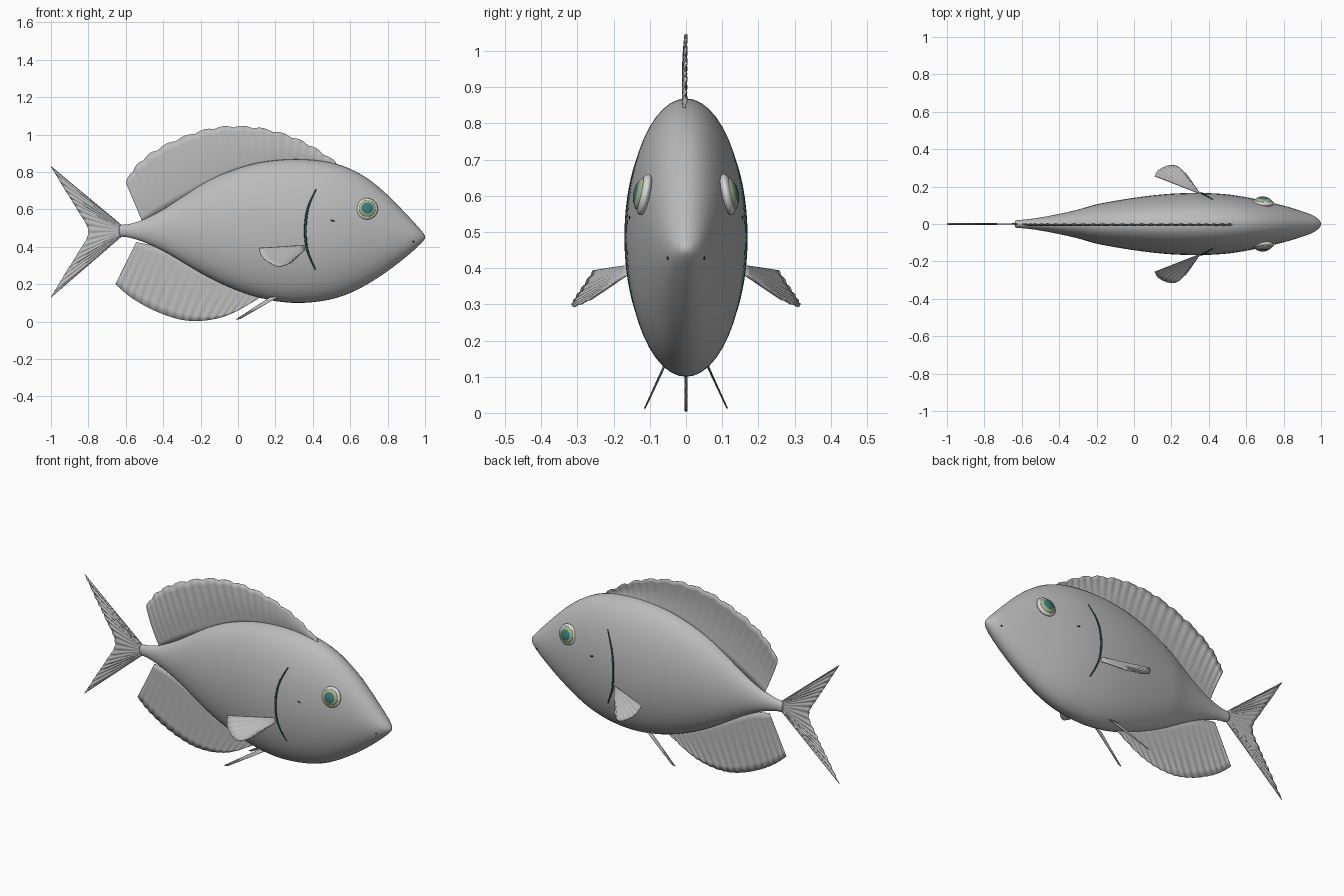
import bpy, bmesh, math
from mathutils import Vector, Matrix

cube = bpy.data.objects.get("Cube")
if cube:
    bpy.data.objects.remove(cube, do_unlink=True)


def material(name, rgb):
    m = bpy.data.materials.new(name)
    m.use_nodes = True
    m.diffuse_color = (*rgb, 1)
    m.node_tree.nodes["Principled BSDF"].inputs["Base Color"].default_value = (*rgb, 1)
    return m


GREY = material("scale_grey", (.5, .5, .5))
WHITE = material("eye_white", (.68, .68, .66))
IRIS = material("iris_green", (.36, .45, .24))
PUPIL = material("pupil_teal", (.045, .19, .19))
DARK = material("dark_teal", (.012, .06, .055))


def spline(points, u):
    """Smooth curve through points, u from 0 to 1, for any number of channels."""
    n = len(points) - 1
    i = min(int(u * n), n - 1)
    t = u * n - i
    p = [points[min(max(i + k, 0), n)] for k in (-1, 0, 1, 2)]
    return [b + t / 2 * (c - a + t * (2 * a - 5 * b + 4 * c - d + t * (3 * (b - c) + d - a)))
            for a, b, c, d in zip(*p)]


def finish(name, bm, mat):
    bmesh.ops.recalc_face_normals(bm, faces=bm.faces)
    mesh = bpy.data.meshes.new(name)
    bm.to_mesh(mesh)
    bm.free()
    mesh.materials.append(mat)
    ob = bpy.data.objects.new(name, mesh)
    bpy.context.collection.objects.link(ob)
    for f in mesh.polygons:
        f.use_smooth = True
    return ob


def bridge(bm, rows, closed):
    for a, b in zip(rows, rows[1:]):
        n = len(a)
        for j in range(n if closed else n - 1):
            k = (j + 1) % n
            bm.faces.new((a[j], a[k], b[k], b[j]))


# Body stations: x, top z, bottom z, half width
STATIONS = [
    (-.635, .505, .465, .015), (-.625, .517, .455, .021), (-.58, .522, .449, .024),
    (-.5, .548, .424, .035), (-.4, .6, .378, .054), (-.3, .665, .32, .077),
    (-.2, .73, .26, .105), (-.1, .782, .208, .124), (0, .82, .165, .14),
    (.1, .848, .132, .153), (.2, .863, .11, .162), (.3, .869, .1, .166),
    (.4, .865, .104, .165), (.5, .85, .12, .158), (.6, .817, .153, .143),
    (.7, .76, .205, .122), (.8, .677, .27, .098), (.9, .575, .347, .068),
    (.96, .51, .4, .044), (.99, .475, .43, .022), (1, .458, .446, .006)]
RINGS = [spline(STATIONS, i / 80) for i in range(81)]


def skin_y(x, z):
    """Half width of the body at a point of its side."""
    for a, b in zip(RINGS, RINGS[1:]):
        if a[0] <= x <= b[0]:
            t = (x - a[0]) / (b[0] - a[0])
            _, top, low, w = [p + (q - p) * t for p, q in zip(a, b)]
            h = (z - (top + low) / 2) / ((top - low) / 2)
            return w * math.sqrt(max(0, 1 - h * h))
    return 0


bm = bmesh.new()
rows = []
for x, top, low, w in RINGS:
    angles = [math.tau * j / 48 for j in range(48)]
    rows.append([bm.verts.new((x, w * math.cos(a),
                 (top + low) / 2 + (top - low) / 2 * math.sin(a))) for a in angles])
bridge(bm, rows, True)
bm.faces.new(rows[0])
bm.faces.new(rows[-1])
finish("body", bm, GREY)


# Fins: a rippled sheet stretched between a base line and an outer edge
def fin(name, base, edge, rays, ripple, axis=(0, 1, 0), scallop=0, bow=0, nv=8):
    bm = bmesh.new()
    nu = rays * 4
    rows = []
    for i in range(nu + 1):
        u = i / nu
        a, b = Vector(spline(base, u)), Vector(spline(edge, u))
        b += (b - a).normalized() * scallop * (abs(math.sin(math.pi * u * rays / 2)) - .5)
        row = []
        for j in range(nv + 1):
            v = j / nv
            off = ripple * v * math.sin(math.tau * u * rays) - bow * math.sin(math.pi * v)
            row.append(bm.verts.new(a.lerp(b, v) + Vector(axis) * off))
        rows.append(row)
    bridge(bm, rows, False)
    ob = finish(name, bm, GREY)
    solid = ob.modifiers.new("thickness", "SOLIDIFY")
    solid.thickness = .003
    solid.offset = 0
    return ob


def flat(*points):
    return [(x, 0, z) for x, z in points]


fin("dorsal_fin",
    flat((-.51, .53), (-.3, .65), (0, .8), (.25, .85), (.5, .835)),
    flat((-.6, .745), (-.54, .835), (-.44, .915), (-.3, .983), (-.15, 1.03), (0, 1.043),
         (.15, 1.027), (.3, .982), (.42, .92), (.53, .845)),
    26, .003, scallop=.01, bow=.008)
fin("anal_fin",
    flat((-.545, .425), (-.4, .39), (-.2, .28), (0, .18), (.12, .135)),
    flat((-.655, .2), (-.58, .135), (-.48, .075), (-.36, .025), (-.25, .004),
         (-.13, .013), (-.02, .05), (.12, .13)),
    18, .003)
fin("tail_fin",
    flat((-.615, .51), (-.615, .486), (-.615, .462)),
    flat((-1, .83), (-.925, .705), (-.86, .6), (-.8, .48), (-.86, .36), (-.925, .255), (-1, .13)),
    18, .004)

for side, label in ((1, "left"), (-1, "right")):
    def mirrored(*points):
        return [(x, y * side, z) for x, y, z in points]

    fin(label + "_pectoral_fin",
        mirrored((.355, .16, .408), (.36, .155, .385)),
        mirrored((.11, .255, .393), (.13, .287, .345), (.18, .311, .308),
                 (.23, .31, .294), (.285, .262, .315)),
        9, .002, (0, .5 * side, .85))
    fin(label + "_pelvic_fin",
        mirrored((.22, .055, .135), (.17, .062, .13)),
        mirrored((.01, .113, .014), (-.01, .114, .012)), 3, .001)

    # Eye: three nested flattened domes, tilted a little upward
    tilt = Matrix.Rotation(math.radians(12) * side, 4, "X")
    turn = Matrix.Rotation(math.radians(-4) * side, 4, "Z")
    frame = Matrix.Translation((.69, .113 * side, .603)) @ turn @ tilt
    for part, mat, radius, depth, out in (("eyeball", WHITE, .058, .02, .002),
                                          ("iris", IRIS, .046, .018, .012),
                                          ("pupil", PUPIL, .032, .01, .0225)):
        bm = bmesh.new()
        bmesh.ops.create_uvsphere(bm, u_segments=32, v_segments=16, radius=1)
        shape = (frame @ Matrix.Translation((0, out * side, 0))
                 @ Matrix.Diagonal((radius, depth, radius, 1)))
        bmesh.ops.transform(bm, matrix=shape, verts=bm.verts)
        finish(label + "_" + part, bm, mat)

    # Gill slit: tapered tube lying on the skin
    arc = [(.418, .71), (.375, .61), (.36, .5), (.37, .385), (.413, .28)]
    bm = bmesh.new()
    rows = []
    for i in range(33):
        x, z = spline(arc, i / 32)
        r = .0035 + .0035 * math.sin(math.pi * i / 32)
        y = skin_y(x, z)
        rows.append([bm.verts.new((x + r * math.cos(a), (y + .6 * r * math.sin(a)) * side, z))
                     for a in (math.tau * k / 8 for k in range(8))])
    bridge(bm, rows, True)
    bm.faces.new(rows[0])
    bm.faces.new(rows[-1])
    finish(label + "_gill_slit", bm, DARK)

    # Small dark marks on cheek and snout
    for part, x, z, length in (("cheek_mark", .505, .54, .013), ("nostril", .937, .428, .006)):
        bm = bmesh.new()
        bmesh.ops.create_uvsphere(bm, u_segments=12, v_segments=8, radius=1)
        shape = (Matrix.Translation((x, skin_y(x, z) * side, z))
                 @ Matrix.Rotation(.25, 4, "Y")
                 @ Matrix.Diagonal((length, .003, .004, 1)))
        bmesh.ops.transform(bm, matrix=shape, verts=bm.verts)
        finish(label + "_" + part, bm, DARK)
